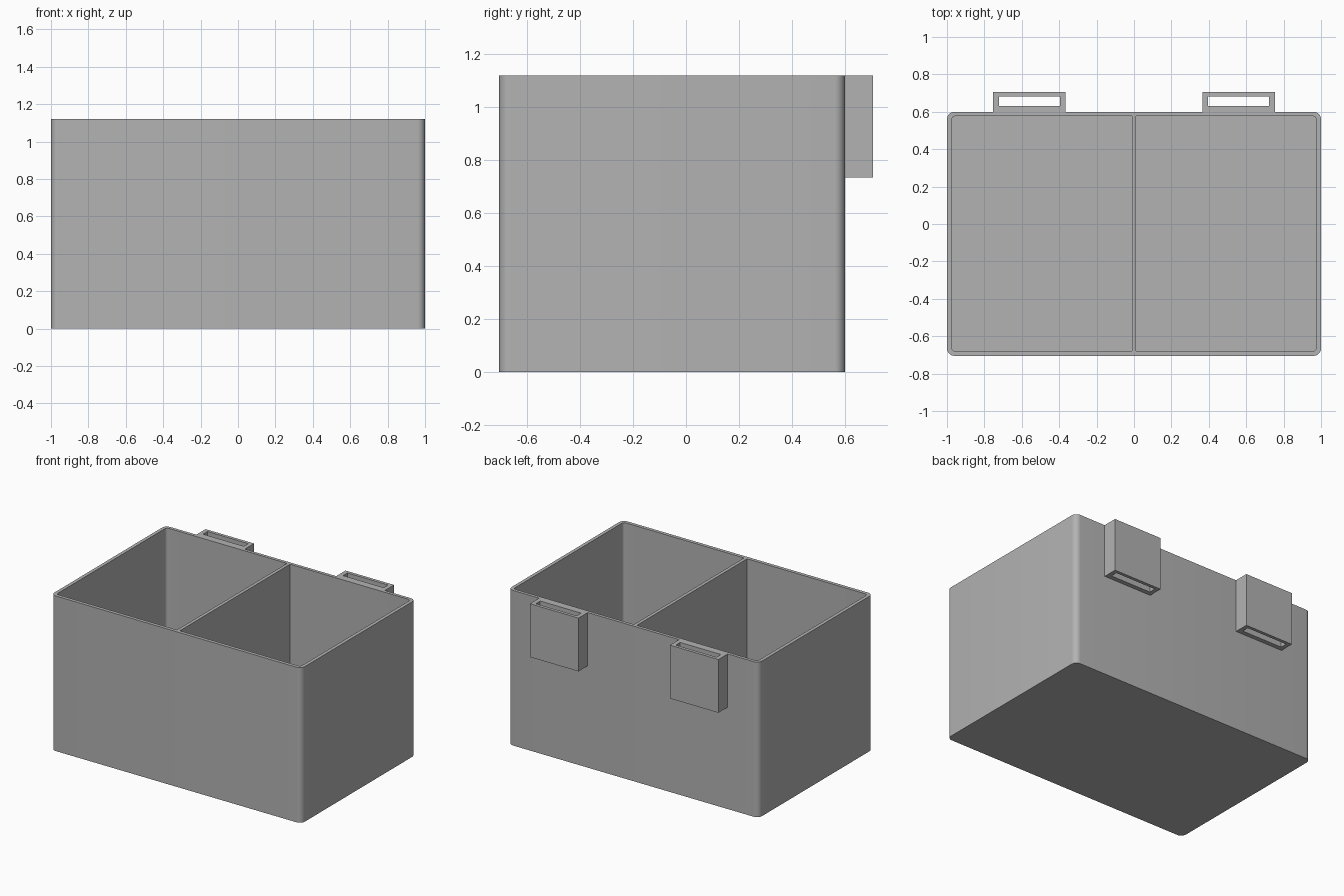
import bpy, bmesh, math

old = bpy.data.objects.get("Cube")
if old:
    bpy.data.objects.remove(old, do_unlink=True)

GREY = (0.45, 0.45, 0.45, 1)
mat = bpy.data.materials.new("grey plastic")
mat.use_nodes = True
mat.diffuse_color = GREY
mat.node_tree.nodes["Principled BSDF"].inputs["Base Color"].default_value = GREY

HEIGHT, FLOOR = 1.12, 0.025
SEGMENTS = 8


def outline(x0, x1, y0, y1, r_left=0, r_right=0):
    """Counter-clockwise rectangle whose left and right corners may be rounded."""
    points = []
    corners = [(x1, y1, -1, -1, r_right), (x0, y1, 1, -1, r_left),
               (x0, y0, 1, 1, r_left), (x1, y0, -1, 1, r_right)]
    for quarter, (x, y, sx, sy, r) in enumerate(corners):
        steps = SEGMENTS if r else 0
        for i in range(steps + 1):
            a = math.pi / 2 * (quarter + (i / steps if steps else 0))
            points.append((x + r * (sx + math.cos(a)), y + r * (sy + math.sin(a))))
    return points


def ring(bm, points, z):
    verts = [bm.verts.new((x, y, z)) for x, y in points]
    edges = [bm.edges.new((v, verts[i - 1])) for i, v in enumerate(verts)]
    return verts, edges


def wall(bm, lower, upper):
    for i in range(len(lower)):
        bm.faces.new((lower[i - 1], lower[i], upper[i], upper[i - 1]))


def prism(name, outer, holes, z0, z1, hole_z):
    """Upright prism with holes reaching down to hole_z (z0 cuts right through)."""
    bm = bmesh.new()
    top, bottom = [], []
    for points, low in [(outer, z0)] + [(h, hole_z) for h in holes]:
        upper, upper_edges = ring(bm, points, z1)
        lower, lower_edges = ring(bm, points, low)
        wall(bm, lower, upper)
        top += upper_edges
        if low > z0:
            bm.faces.new(lower)
        else:
            bottom += lower_edges
    for edges in (top, bottom):
        bmesh.ops.triangle_fill(bm, edges=edges, use_beauty=True)
    bmesh.ops.recalc_face_normals(bm, faces=bm.faces)
    mesh = bpy.data.meshes.new(name)
    bm.to_mesh(mesh)
    bm.free()
    mesh.materials.append(mat)
    obj = bpy.data.objects.new(name, mesh)
    bpy.context.collection.objects.link(obj)
    bpy.ops.object.select_all(action="DESELECT")
    obj.select_set(True)
    bpy.context.view_layer.objects.active = obj
    bpy.ops.object.shade_smooth_by_angle(angle=math.radians(30))
    return obj


# Open bin with two pockets, leaving a divider in the middle
prism("divided_bin",
      outline(-1, 1, -0.705, 0.6, 0.04, 0.04),
      [outline(-0.975, -0.012, -0.68, 0.577, r_left=0.02),
       outline(0.012, 0.975, -0.68, 0.577, r_right=0.02)],
      0, HEIGHT, FLOOR)

# Slotted hanging loops on the back wall
for side, x in (("left", 0.559), ("right", -0.559)):
    prism(side + "_hanging_loop",
          outline(x - 0.194, x + 0.194, 0.6, 0.705),
          [outline(x - 0.163, x + 0.163, 0.632, 0.682)],
          0.735, HEIGHT, 0.735)
